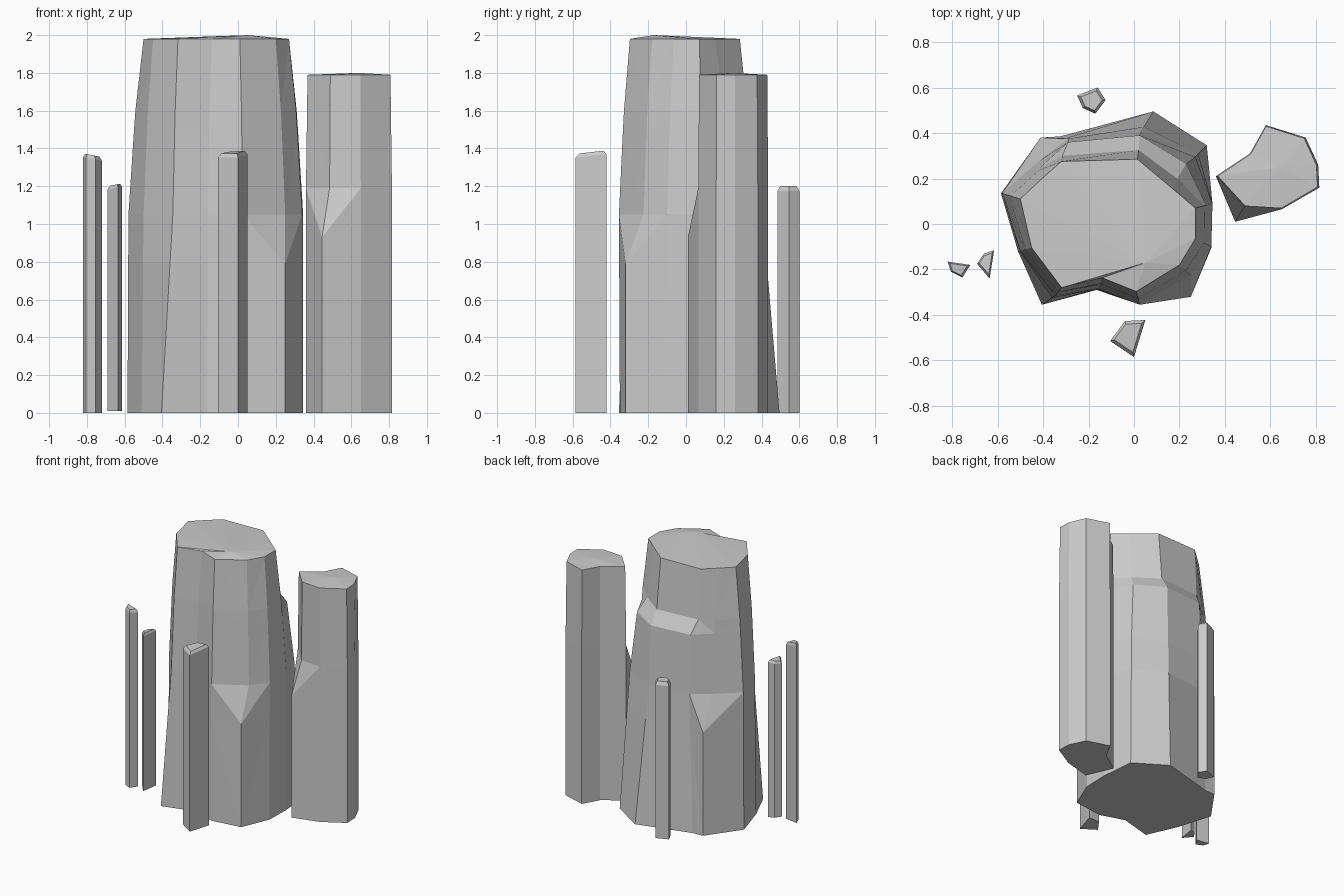
import bpy, bmesh

if "Cube" in bpy.data.objects:
    bpy.data.objects.remove(bpy.data.objects["Cube"])


def lerp(a, b, t):
    return [tuple(p + (q - p) * t for p, q in zip(u, v)) for u, v in zip(a, b)]


def at(ring, z):
    return [(x, y, z) for x, y in ring]


def loft(name, rings, apex=None, clipped=()):
    """Skin stacked rings; quads beside clipped corners fold along the cut."""
    bm = bmesh.new()
    rows = [[bm.verts.new(p) for p in r] for r in rings]
    n = len(rows[0])
    for lo, hi in zip(rows, rows[1:]):
        for i in range(n):
            j = (i + 1) % n
            if i in clipped:
                bm.faces.new((lo[i], lo[j], hi[j]))
                bm.faces.new((lo[i], hi[j], hi[i]))
            elif j in clipped:
                bm.faces.new((lo[i], lo[j], hi[i]))
                bm.faces.new((lo[j], hi[j], hi[i]))
            else:
                bm.faces.new((lo[i], lo[j], hi[j], hi[i]))
    bm.faces.new(rows[0][::-1])
    if apex:
        a = bm.verts.new(apex)
        for i in range(n):
            bm.faces.new((rows[-1][i], rows[-1][(i + 1) % n], a))
    else:
        bm.faces.new(rows[-1])
    bmesh.ops.recalc_face_normals(bm, faces=bm.faces)
    me = bpy.data.meshes.new(name)
    bm.to_mesh(me)
    bm.free()
    ob = bpy.data.objects.new(name, me)
    bpy.context.collection.objects.link(ob)
    return ob


# Main pillar: base, shoulder and crown outlines, counter-clockwise
base = [(.34, -.105), (.345, .09), (.32, .346), (.085, .495), (-.325, .385), (-.41, .38),
        (-.585, .135), (-.51, -.12), (-.405, -.355), (-.165, -.29), (.02, -.35), (.25, -.32)]
shoulder = [(.34, -.1), (.345, .09), (.27, .295), (.03, .405), (-.29, .375), (-.42, .275),
            (-.58, .135), (-.5, -.12), (-.345, -.315), (-.16, -.285), (.025, -.355), (.25, -.225)]
crown = [(.27, -.065), (.27, .07), (.17, .155), (.015, .285), (-.32, .275), (-.41, .195),
         (-.5, .11), (-.45, -.105), (-.318, -.28), (-.14, -.237), (.01, -.297), (.2, -.18)]
cut = {5, 11}
low = [base[i] if i in cut else p for i, p in enumerate(lerp(base, shoulder, .75))]
ledge_low = lerp(shoulder, crown, .37)
ledge_top = lerp(shoulder, crown, .46)
# Stepped ledge at the back
for i, outer, inner in ((2, (.23, .265), (.19, .2)), (3, (.025, .39), (.02, .325)),
                        (4, (-.29, .36), (-.315, .3))):
    ledge_low[i], ledge_top[i] = outer, inner
loft("main_pillar", [at(base, 0), at(low, .79), at(shoulder, 1.05), at(ledge_low, 1.5),
                     at(ledge_top, 1.6), at(crown, 1.98)], (.05, -.17, 2.0), cut)

# Side pillar with one clipped corner
side = [(.58, .435), (.51, .31), (.36, .21), (.445, .01), (.65, .065),
        (.815, .16), (.81, .26), (.755, .38)]
side_mid = [p if i != 3 else (.485, .075) for i, p in enumerate(side)]
side_top = [(.59 + (x - .59) * .965, .24 + (y - .24) * .975) for x, y in side_mid]
loft("side_pillar", [at(side, 0), at(side, .93), at(side_mid, 1.19), at(side_top, 1.79)],
     (.64, .25, 1.8), {3})


# Thin shards: outline, bottom, shoulder height, top height, top slope in x and y
def shard(name, outline, z0, z1, z2, sx=0, sy=0, inset=.75):
    cx = sum(p[0] for p in outline) / len(outline)
    cy = sum(p[1] for p in outline) / len(outline)
    top = []
    for x, y in outline:
        dx, dy = (x - cx) * inset, (y - cy) * inset
        top.append((cx + dx, cy + dy, z2 + sx * dx + sy * dy))
    rim = [(x, y, z1 + sx * (x - cx) + sy * (y - cy)) for x, y in outline]
    loft(name, [at(outline, z0), rim, top])


shard("back_shard", [(-.25, .565), (-.225, .51), (-.17, .485), (-.125, .545), (-.16, .6)],
      0, 1.175, 1.2)
shard("front_shard", [(-.105, -.515), (0, -.585), (.05, -.422), (-.04, -.427)],
      0, 1.36, 1.38, .05, .1, .78)
shard("outer_left_shard", [(-.82, -.165), (-.805, -.21), (-.755, -.235), (-.72, -.18)],
      0, 1.345, 1.365, -.2, 0)
shard("inner_left_shard", [(-.615, -.115), (-.66, -.13), (-.69, -.175), (-.635, -.24)],
      .01, 1.19, 1.208, .2, 0)
